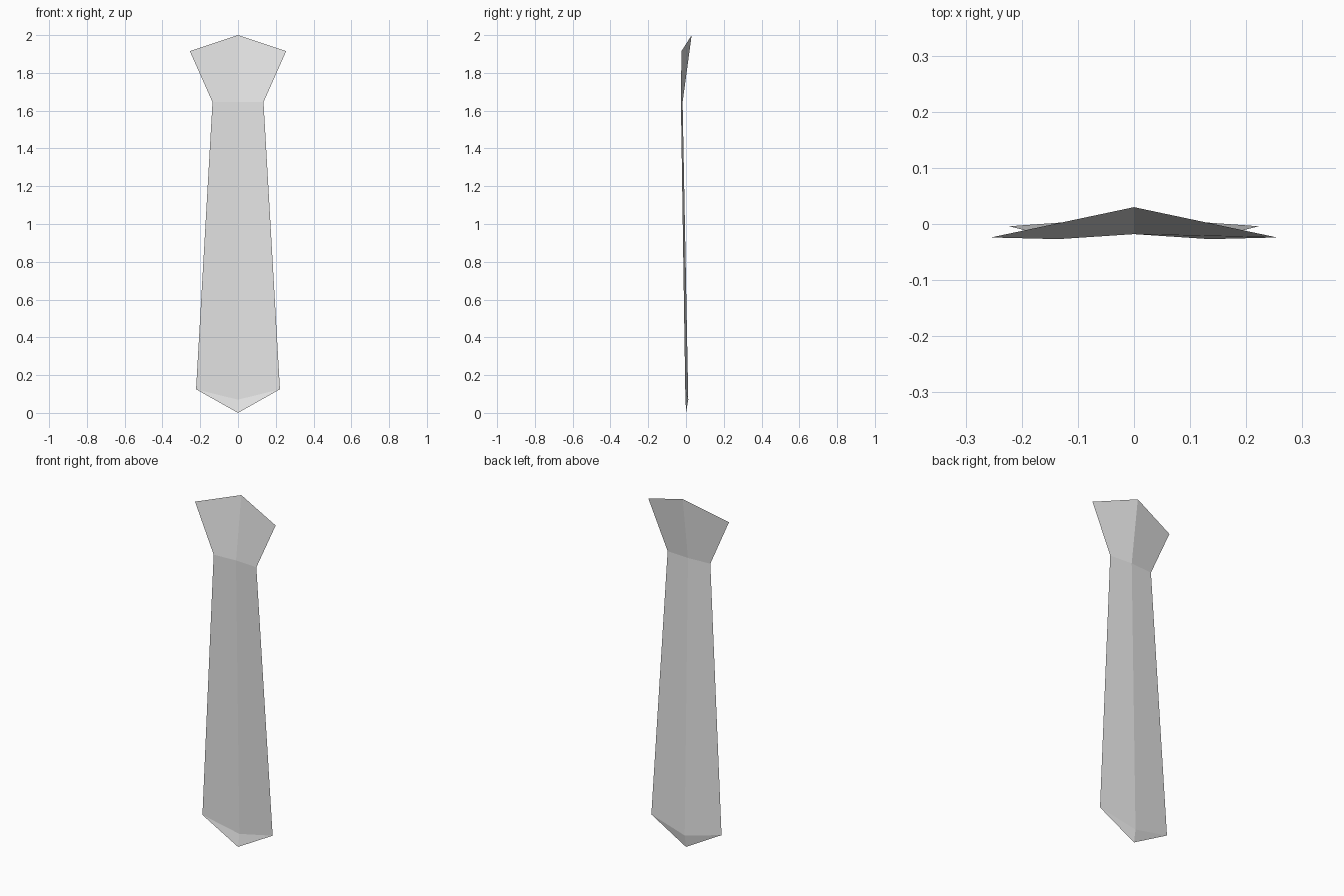
import bpy
from mathutils import Vector

cube = bpy.data.objects.get("Cube")
if cube:
    bpy.data.objects.remove(cube, do_unlink=True)

GREY = (0.8, 0.8, 0.8, 1.0)
cloth = bpy.data.materials.new("light_grey_cloth")
cloth.use_nodes = True
cloth.diffuse_color = GREY
cloth.node_tree.nodes["Principled BSDF"].inputs["Base Color"].default_value = GREY


def folded_sheet(name, rows, tip=None):
    """Sheet folded along its centre; each row is (edge point, centre point)."""
    verts, faces = [], []
    for edge, centre in rows:
        mirrored = Vector((-edge[0], edge[1], edge[2]))
        verts += [mirrored, Vector(centre), Vector(edge)]
    for r in range(len(rows) - 1):
        for c in range(2):
            a = 3 * r + c
            faces.append((a, a + 1, a + 4, a + 3))
    if tip:
        # closing point below the first row
        verts.append(Vector(tip))
        t = len(verts) - 1
        faces += [(0, t, 1), (1, t, 2)]
    mesh = bpy.data.meshes.new(name)
    mesh.from_pydata(verts, [], faces)
    mesh.materials.append(cloth)
    mesh.update()
    obj = bpy.data.objects.new(name, mesh)
    bpy.context.collection.objects.link(obj)
    return obj


# Shared outline points: (edge, centre)
hem = (Vector((0.222, -0.004, 0.125)), Vector((0, 0.012, 0.07)))
neck = (Vector((0.135, -0.027, 1.645)), Vector((0, -0.018, 1.645)))
crown = (Vector((0.255, -0.024, 1.915)), Vector((0, 0.03, 2.0)))

# Long blade, widening downwards in five sections to a pointed hem
SECTIONS = 5
blade_rows = [tuple(low.lerp(high, i / SECTIONS) for low, high in zip(hem, neck))
              for i in range(SECTIONS + 1)]
folded_sheet("tie_blade", blade_rows, tip=(0, 0, 0))

# Flared knot with a peaked top
folded_sheet("tie_knot", [neck, crown])
